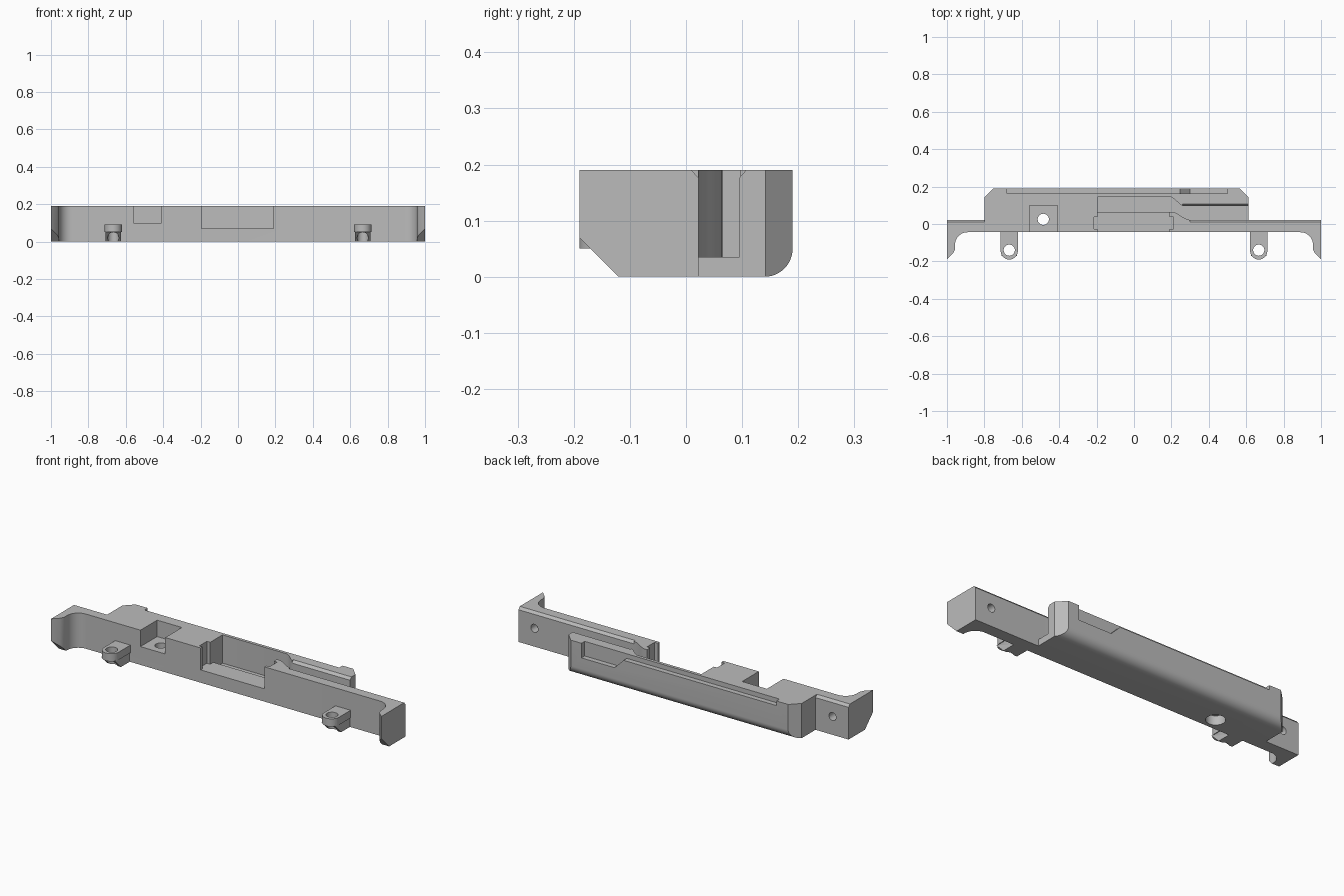
import bpy, bmesh, math

if "Cube" in bpy.data.objects:
    bpy.data.objects.remove(bpy.data.objects["Cube"])

H = 0.19          # overall height
FRONT = -0.045    # front face of the bar

grey = bpy.data.materials.new("plain grey")
grey.diffuse_color = (0.5, 0.5, 0.5, 1)
grey.use_nodes = True
grey.node_tree.nodes["Principled BSDF"].inputs["Base Color"].default_value = grey.diffuse_color


def prism(name, pts, lo, hi, axis="z"):
    """Extrude a closed outline along z (points x,y), x (points y,z) or y (points x,z)."""
    place = {"z": lambda a, b, t: (a, b, t),
             "x": lambda a, b, t: (t, a, b),
             "y": lambda a, b, t: (a, t, b)}[axis]
    bm = bmesh.new()
    face = bm.faces.new([bm.verts.new(place(a, b, lo)) for a, b in pts])
    ext = bmesh.ops.extrude_face_region(bm, geom=[face])
    moved = [v for v in ext["geom"] if isinstance(v, bmesh.types.BMVert)]
    bmesh.ops.translate(bm, verts=moved, vec=place(0, 0, hi - lo))
    bmesh.ops.recalc_face_normals(bm, faces=bm.faces)
    me = bpy.data.meshes.new(name)
    bm.to_mesh(me)
    bm.free()
    me.materials.append(grey)
    ob = bpy.data.objects.new(name, me)
    bpy.context.collection.objects.link(ob)
    return ob


def box(name, x0, x1, y0, y1, z0, z1):
    return prism(name, [(x0, y0), (x1, y0), (x1, y1), (x0, y1)], z0, z1)


def arc(cx, cy, r, a0, a1, n=10):
    return [(cx + r * math.cos(math.radians(a0 + (a1 - a0) * i / n)),
             cy + r * math.sin(math.radians(a0 + (a1 - a0) * i / n))) for i in range(n + 1)]


def circle(cx, cy, r, n=28):
    return arc(cx, cy, r, 0, 360, n)[:-1]


def s_curve(x0, y0, x1, y1, n=10):
    """Smooth step between two points."""
    out = []
    for i in range(n + 1):
        t = i / n
        out.append((x0 + (x1 - x0) * t, y0 + (y1 - y0) * t * t * (3 - 2 * t)))
    return out


def boolean(target, tool, op="DIFFERENCE"):
    m = target.modifiers.new("cut", "BOOLEAN")
    m.operation, m.solver, m.object = op, "EXACT", tool
    bpy.context.view_layer.objects.active = target
    bpy.ops.object.modifier_apply(modifier=m.name)
    bpy.data.objects.remove(tool, do_unlink=True)


def smooth(ob):
    bpy.ops.object.select_all(action="DESELECT")
    ob.select_set(True)
    bpy.context.view_layer.objects.active = ob
    bpy.ops.object.shade_smooth_by_angle(angle=math.radians(30))


# main bar: plan outline with end wings and forward hooks
hook = [(1, -0.19), (0.968, -0.158), (0.957, -0.135)] + arc(0.89, -0.111, 0.067, 0, 90)
right = [(0.565, H), (0.612, 0.142), (0.612, 0.022), (1, 0.022)] + hook
left = [(-x, y) for x, y in reversed(hook)] + [(-1, 0.022), (-0.8, 0.022), (-0.8, 0.142), (-0.752, H)]
body = prism("main_bar", right + left, 0, H)

# rounded lower back edge and chamfered underside of the hooks
corner = arc(0.14, 0.05, 0.05, -90, 0, 12)
boolean(body, prism("cutter", [(0.14, -0.02)] + corner + [(0.25, 0.05), (0.25, -0.02)], -1.2, 1.2, "x"))
boolean(body, prism("cutter", [(-0.25, 0.13), (-0.25, -0.05), (-0.07, -0.05)], -1.2, 1.2, "x"))

# deep channel running from the middle pocket out of the right end
channel = ([(-0.195, 0.145)] + s_curve(0.19, 0.145, 0.27, 0.095) + [(0.7, 0.095), (0.7, 0.022)]
           + s_curve(0.3, 0.022, 0.2, 0.065) + [(-0.195, 0.065)])
boolean(body, prism("cutter", channel, 0.035, 0.3))

# shallower front pocket with side notches
boolean(body, box("cutter", -0.195, 0.19, -0.1, 0.067, 0.07, 0.3))
boolean(body, box("cutter", -0.215, 0.21, -0.027, 0.038, 0.07, 0.3))

# chamfers on the upper rims of the channel and the wings
for x0, x1 in ((0.3, 1.1), (-1.1, -0.8)):
    boolean(body, prism("cutter", [(0.008, 0.192), (0.024, 0.174), (0.024, 0.192)], x0, x1, "x"))
boolean(body, prism("cutter", [(0.093, 0.174), (0.109, 0.192), (0.093, 0.192)], 0.26, 0.7, "x"))

# square pocket with a counterbored screw hole
boolean(body, box("cutter", -0.56, -0.41, -0.1, 0.1, 0.1, 0.3))
boolean(body, prism("cutter", circle(-0.485, 0.025, 0.03), -0.1, 0.2))
boolean(body, prism("cutter", circle(-0.485, 0.025, 0.048), -0.1, 0.05))

# step along the top of the back wall, with a deeper notch near one end
boolean(body, box("cutter", -0.68, 0.5, 0.162, 0.25, 0.165, 0.3))
boolean(body, prism("cutter", [(0.5, 0.3), (0.5, 0.11), (0.3, 0.11), (0.245, 0.165), (0.245, 0.3)],
                    0.162, 0.25, "y"))

# blind holes in the back of the wings
for s in (-1, 1):
    boolean(body, prism("cutter", circle(s * 0.903, 0.1, 0.022, 20), -0.025, 0.1, "y"))
smooth(body)

# screw tabs on the front, each a rounded plate on a shorter foot
for side, s in (("left", -1), ("right", 1)):
    cx = s * 0.667
    plate = [(cx + 0.046, FRONT + 0.004)] + [(cx - 0.046, FRONT + 0.004)] + arc(cx, -0.144, 0.046, 180, 360, 16)
    tab = prism(side + "_screw_tab", plate, 0.05, 0.092)
    foot = prism("foot", [(FRONT + 0.004, 0), (-0.12, 0), (-0.172, 0.052), (FRONT + 0.004, 0.052)],
                 cx - 0.042, cx + 0.042, "x")
    boolean(tab, foot, "UNION")
    boolean(tab, prism("cutter", circle(cx, -0.14, 0.03), -0.1, 0.2))
    smooth(tab)
